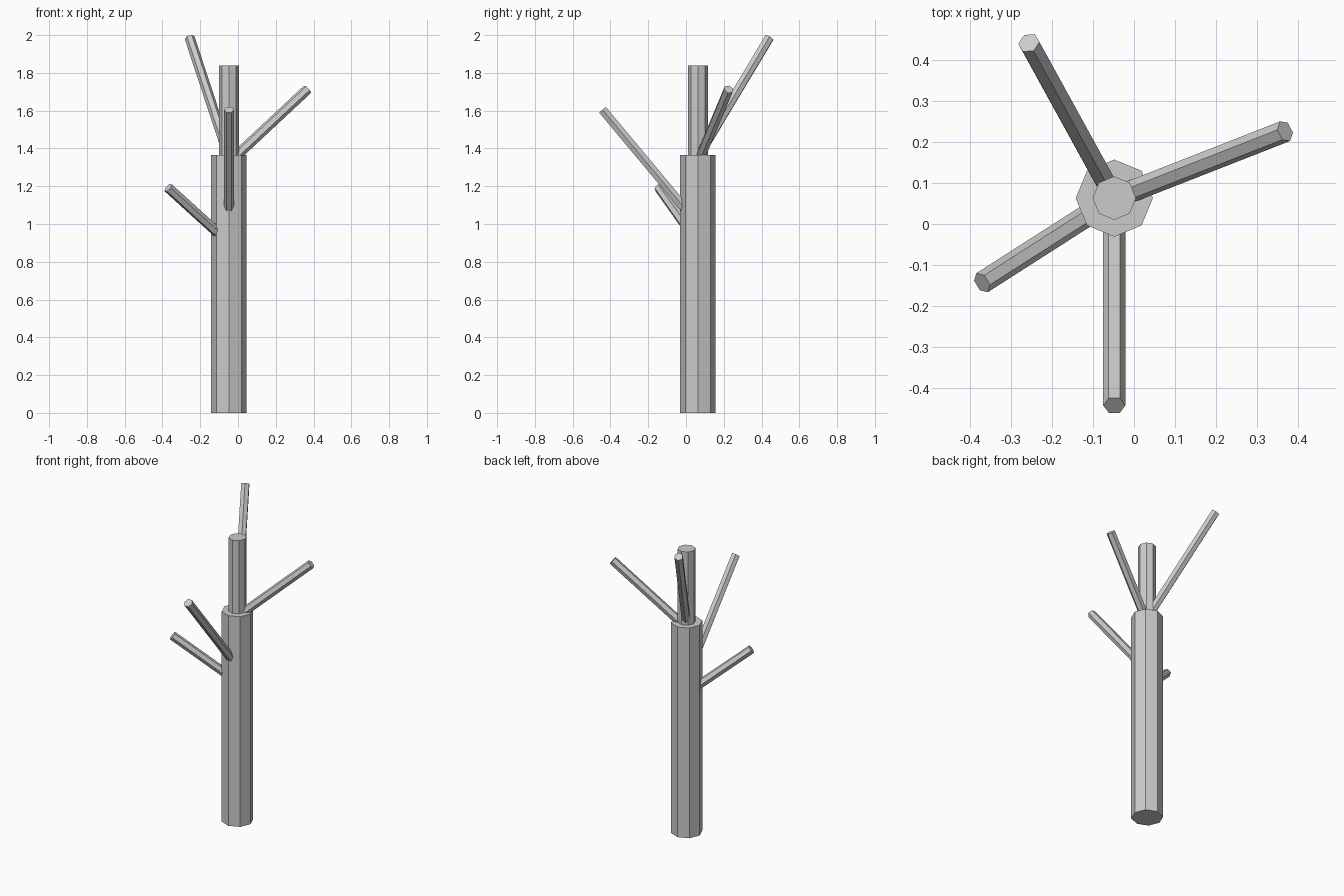
import bpy, math
from mathutils import Vector, Matrix

cube = bpy.data.objects.get("Cube")
if cube:
    bpy.data.objects.remove(cube, do_unlink=True)

# One plain grey for the whole tree
grey = bpy.data.materials.new("light_grey")
grey.use_nodes = True
colour = (0.6, 0.6, 0.6, 1)
grey.diffuse_color = colour
grey.node_tree.nodes["Principled BSDF"].inputs["Base Color"].default_value = colour


def post(name, start, end, radius, sides):
    """Flat-faced prism running from start to end."""
    start, end = Vector(start), Vector(end)
    axis = end - start
    bpy.ops.mesh.primitive_cylinder_add(vertices=sides, radius=radius, depth=axis.length)
    ob = bpy.context.object
    ob.name = name
    # Put corners on the local x axis before tilting
    ob.data.transform(Matrix.Rotation(math.pi / 2, 4, 'Z'))
    tilt = Vector((0, 0, 1)).rotation_difference(axis).to_matrix().to_4x4()
    ob.data.transform(Matrix.Translation((start + end) / 2) @ tilt)
    ob.data.materials.append(grey)
    return ob


X, Y = -0.048, 0.063   # trunk axis

# Trunk in two steps
post("lower_trunk", (X, Y, 0), (X, Y, 1.365), 0.094, 8)
post("upper_trunk", (X, Y, 1.365), (X, Y, 1.84), 0.053, 8)

# Branches: height where each leaves the trunk axis, and its tip
branches = {
    "front_branch": (1.0, (-0.048, -0.442, 1.605)),
    "left_branch": (1.325, (0.368, 0.226, 1.713)),
    "right_branch": (0.9, (-0.37, -0.143, 1.192)),
    "back_branch": (1.355, (-0.256, 0.441, 1.986)),
}
for name, (height, tip) in branches.items():
    post(name, (X, Y, height), tip, 0.027, 6)
